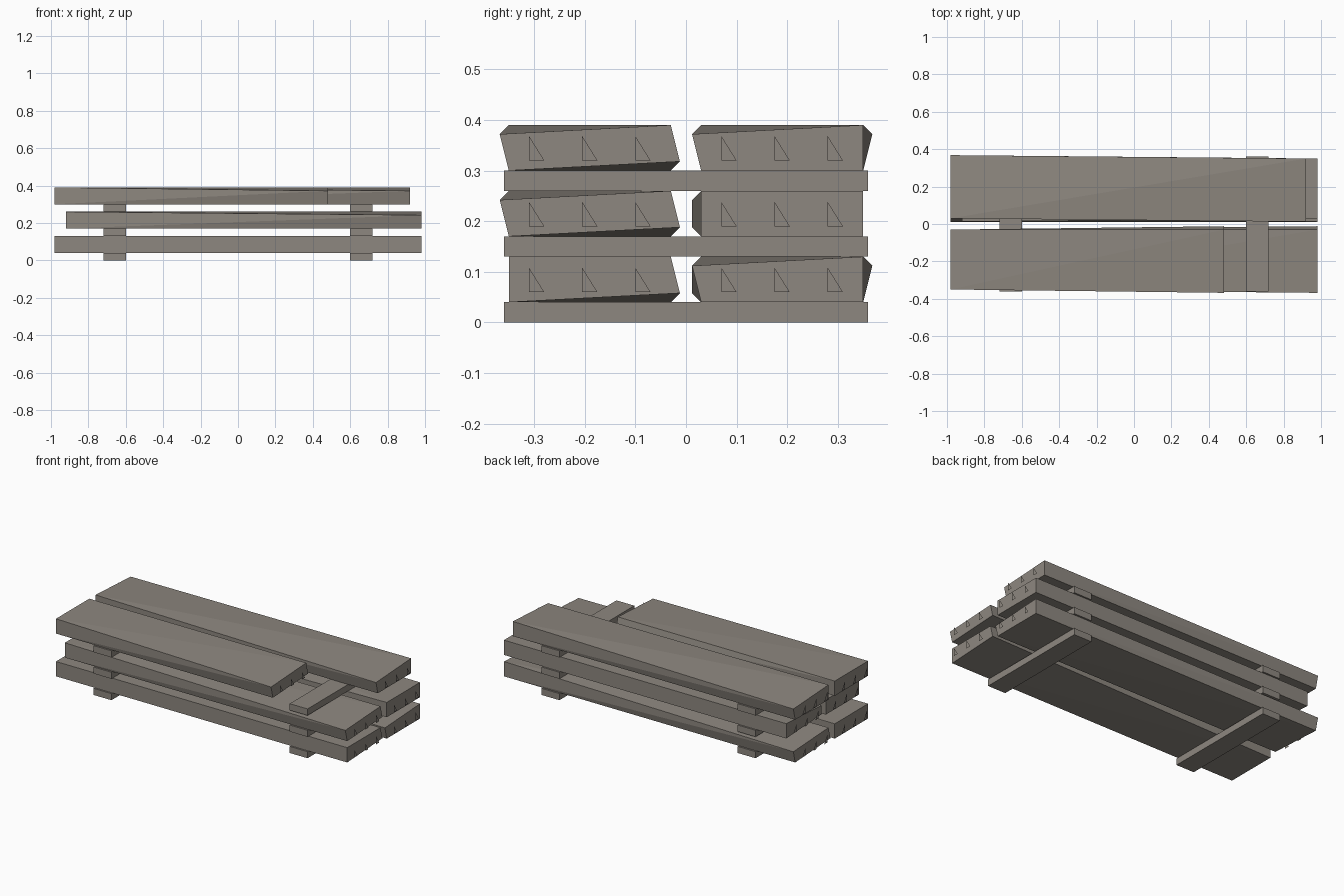
import bpy
import bmesh

cube = bpy.data.objects.get("Cube")
if cube:
    bpy.data.objects.remove(cube, do_unlink=True)

# Weathered grey timber, shared by every part
wood = bpy.data.materials.new("weathered_wood")
wood.use_nodes = True
colour = (0.27, 0.245, 0.215, 1)
wood.diffuse_color = colour
wood.node_tree.nodes["Principled BSDF"].inputs["Base Color"].default_value = colour

THICK = 0.09      # plank thickness
GAP = 0.04        # batten thickness
WARP = 0.018      # how far a warped corner moves


def finish(name, bm):
    mesh = bpy.data.meshes.new(name)
    bm.to_mesh(mesh)
    bm.free()
    mesh.materials.append(wood)
    obj = bpy.data.objects.new(name, mesh)
    bpy.context.collection.objects.link(obj)


def hull(name, points):
    bm = bmesh.new()
    for p in points:
        bm.verts.new(p)
    bmesh.ops.convex_hull(bm, input=bm.verts)
    bmesh.ops.recalc_face_normals(bm, faces=bm.faces)
    finish(name, bm)


def plank(name, side, x0, x1, z, warped):
    """Board on one side; warped lists (end, edge, level) corners that bulge out."""
    points = []
    for end, x in (("right", x0), ("left", x1)):
        for edge, y, out in (("inner", 0.03, -1), ("outer", 0.35, 1)):
            for level, h, inward in (("bottom", z, 1), ("top", z + THICK, -1)):
                move = WARP if (end, edge, level) in warped else 0
                points.append((x, side * (y + out * move), h + inward * move))
    hull(name, points)


def end_splinters(name, side, x0, x1, z):
    """Three small flat triangles standing just off each end of a board."""
    bm = bmesh.new()
    for x, facing in ((x0 - 0.02, -1), (x1 + 0.02, 1)):
        for i in (-1, 0, 1):
            y = side * 0.19 + i * 0.105 - 0.015
            corners = [(x, y, z + 0.02), (x, y + 0.03, z + 0.02), (x, y, z + 0.068)]
            bm.faces.new([bm.verts.new(c) for c in corners[::facing]])
    finish(name, bm)


# Warped corners of each board
LIT = ("left", "inner", "top")
LIB = ("left", "inner", "bottom")
LOT = ("left", "outer", "top")
RIT = ("right", "inner", "top")
RIB = ("right", "inner", "bottom")
ROT = ("right", "outer", "top")

# Layer name, right end, left end of front and back boards, warps of each
layers = [
    ("bottom", -0.98, (0.98, 0.98), ([LIB], [LIT, ROT, RIB])),
    ("middle", -0.92, (0.98, 0.98), ([LOT, LIB], [RIT, RIB])),
    ("top", -0.98, (0.48, 0.92), ([LOT, LIB], [LIT, ROT])),
]

for n, (layer, x0, ends, warps) in enumerate(layers):
    base = n * (THICK + GAP)
    # Cross battens under the layer
    for hand, x in (("right", -0.66), ("left", 0.66)):
        hull(f"{layer}_{hand}_batten",
             [(x + dx, y, h) for dx in (-0.06, 0.06)
              for y in (-0.36, 0.36) for h in (base, base + GAP)])
    # Front and back boards with their end splinters
    for place, side, x1, warped in zip(("front", "back"), (-1, 1), ends, warps):
        plank(f"{layer}_{place}_plank", side, x0, x1, base + GAP, warped)
        end_splinters(f"{layer}_{place}_splinters", side, x0, x1, base + GAP)
